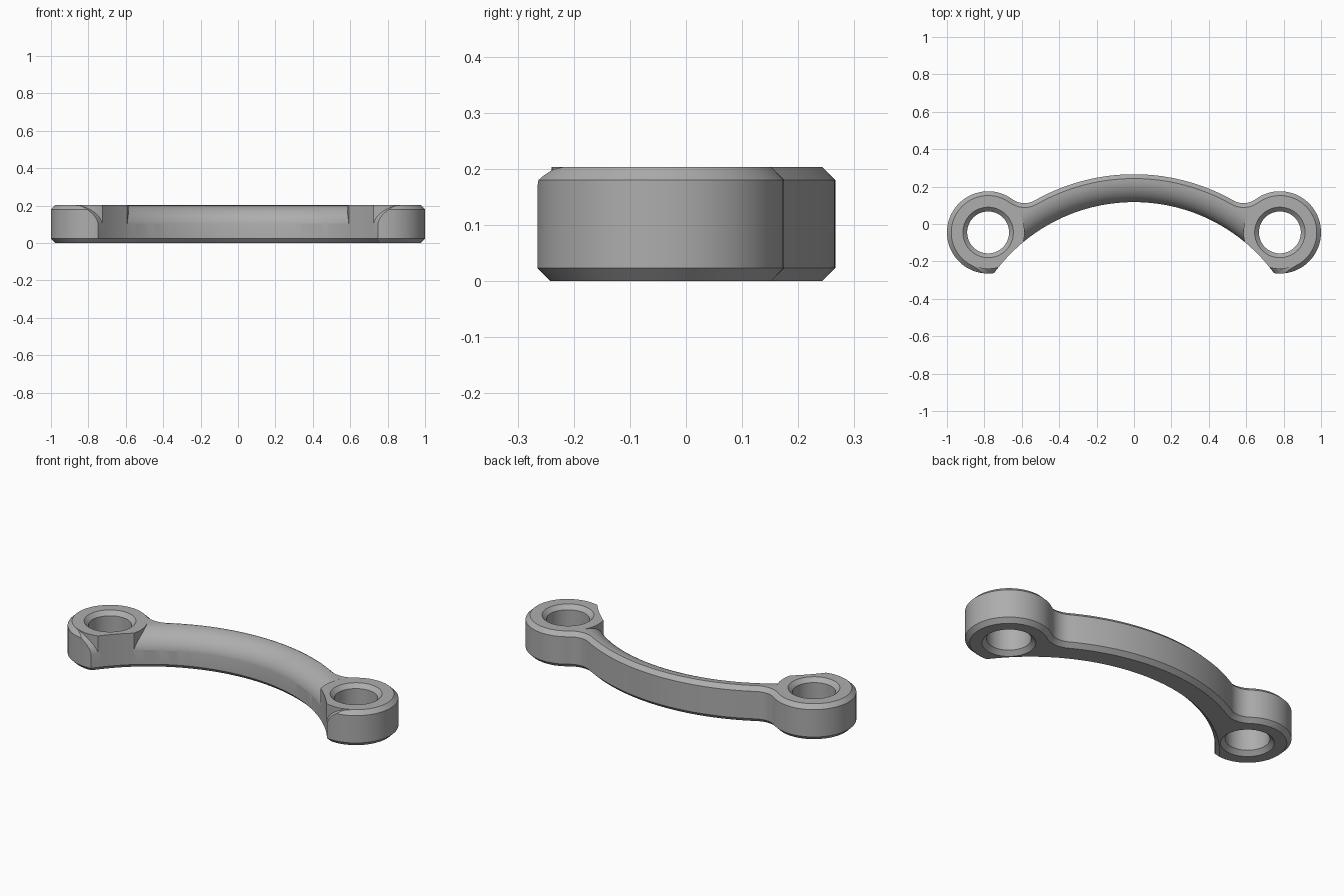
import bpy, bmesh, math
from mathutils import Vector

cube = bpy.data.objects.get("Cube")
if cube:
    bpy.data.objects.remove(cube, do_unlink=True)

# Main dimensions
H, CH = 0.203, 0.023                 # height, edge chamfer
C = Vector((0, -0.81))               # centre of the bow's arcs
R_OUT, R_IN, R_CREST = 1.076, 0.927, 1.051
K = Vector((0.78, -0.045))           # centre of the left eye
R_EYE, R_FIL, R_HOLE = 0.22, 0.11, 0.112
Z_ROUND = 0.09                       # where the inner rounding starts

grey = bpy.data.materials.new("plain grey")
grey.use_nodes = True
colour = (0.42, 0.42, 0.42, 1)
grey.diffuse_color = colour
grey.node_tree.nodes["Principled BSDF"].inputs["Base Color"].default_value = colour


def arc(c, r, a0, a1, n):
    return [Vector((c[0] + r * math.cos(a0 + (a1 - a0) * i / n),
                    c[1] + r * math.sin(a0 + (a1 - a0) * i / n))) for i in range(n + 1)]


def direction(a, b):
    return math.atan2(b.y - a.y, b.x - a.x)


def loft(name, rings, closed=False):
    """Skin equal point loops; cap the ends, or join last to first."""
    bm = bmesh.new()
    loops = [[bm.verts.new(p) for p in ring] for ring in rings]
    n = len(loops[0])
    pairs = list(zip(loops, loops[1:]))
    for a, b in pairs:
        for i in range(n):
            j = (i + 1) % n
            bm.faces.new((a[i], a[j], b[j], b[i]))
    bm.faces.new(loops[0][::-1])
    bm.faces.new(loops[-1])
    bmesh.ops.recalc_face_normals(bm, faces=bm.faces)
    mesh = bpy.data.meshes.new(name)
    bm.to_mesh(mesh)
    bm.free()
    ob = bpy.data.objects.new(name, mesh)
    bpy.context.collection.objects.link(ob)
    return ob


def sweep(name, profile):
    """Sweep an (r, z) profile around the bow centre."""
    rings = []
    for i in range(97):
        a = math.radians(15 + 150 * i / 96)
        rings.append([(C.x + r * math.cos(a), C.y + r * math.sin(a), z) for r, z in profile])
    return loft(name, rings)


def turned(name, x, levels):
    """Round solid on an eye axis from (r, z) levels."""
    ring = lambda r, z: [(p.x, p.y, z) for p in arc((x, K.y), r, 0, math.tau, 64)[:-1]]
    return loft(name, [ring(r, z) for r, z in levels])


def cut(target, cutter):
    mod = target.modifiers.new("cut", 'BOOLEAN')
    mod.operation, mod.solver, mod.object = 'DIFFERENCE', 'EXACT', cutter
    bpy.ops.object.select_all(action='DESELECT')
    bpy.context.view_layer.objects.active = target
    target.select_set(True)
    bpy.ops.object.modifier_apply(modifier=mod.name)
    bpy.data.objects.remove(cutter, do_unlink=True)


# Centre of the concave blend between bow and eye
a, b, d = R_OUT + R_FIL, R_EYE + R_FIL, (K - C).length
along = (a * a - b * b + d * d) / (2 * d)
u = (K - C) / d
F = C + u * along + Vector((-u.y, u.x)) * math.sqrt(a * a - along * along)


def outline(inset, z):
    half = arc(C, R_OUT - inset, math.pi / 2, direction(C, F), 28)
    half += arc(F, R_FIL + inset, direction(F, C), direction(F, K), 12)[1:]
    half += arc(K, R_EYE - inset, direction(K, F), math.radians(-125), 56)[1:]
    mirrored = [Vector((-p.x, p.y)) for p in half[:0:-1]]
    return [(p.x, p.y, z) for p in half + mirrored]


# Chamfered blank
link = loft("curved_link", [outline(CH, 0), outline(0, CH), outline(0, H - CH), outline(CH, H)])

# Inner side of the bow, with its lower chamfer
cut(link, sweep("inner_cutter", [(0.4, -0.05), (R_IN + CH + 0.05, -0.05), (R_IN, CH),
                                 (R_IN, 0.3), (0.4, 0.3)]))

# Rounded inner shoulder, kept clear of the bosses around the eyes
w, h = R_CREST - R_IN + 0.001, H - 0.001 - Z_ROUND
shoulder = [(R_CREST - w * math.cos(t), Z_ROUND + h * math.sin(t))
            for t in (math.pi / 2 * i / 14 for i in range(15))]
rounding = sweep("shoulder_cutter", [(0.8, 0.3), (0.8, Z_ROUND)] + shoulder + [(R_CREST, 0.3)])
for x in (-K.x, K.x):
    cut(rounding, turned("boss", x, [(R_EYE - CH - 0.002, 0), (R_EYE - CH - 0.002, 0.4)]))
cut(link, rounding)

# Countersunk holes
for x in (-K.x, K.x):
    wide = R_HOLE + CH + 0.02
    cut(link, turned("hole", x, [(wide, -0.02), (R_HOLE, CH), (R_HOLE, H - CH), (wide, H + 0.02)]))

link.data.materials.clear()
link.data.materials.append(grey)
for f in link.data.polygons:
    f.material_index = 0
bpy.context.view_layer.objects.active = link
link.select_set(True)
bpy.ops.object.shade_smooth_by_angle(angle=math.radians(25))
